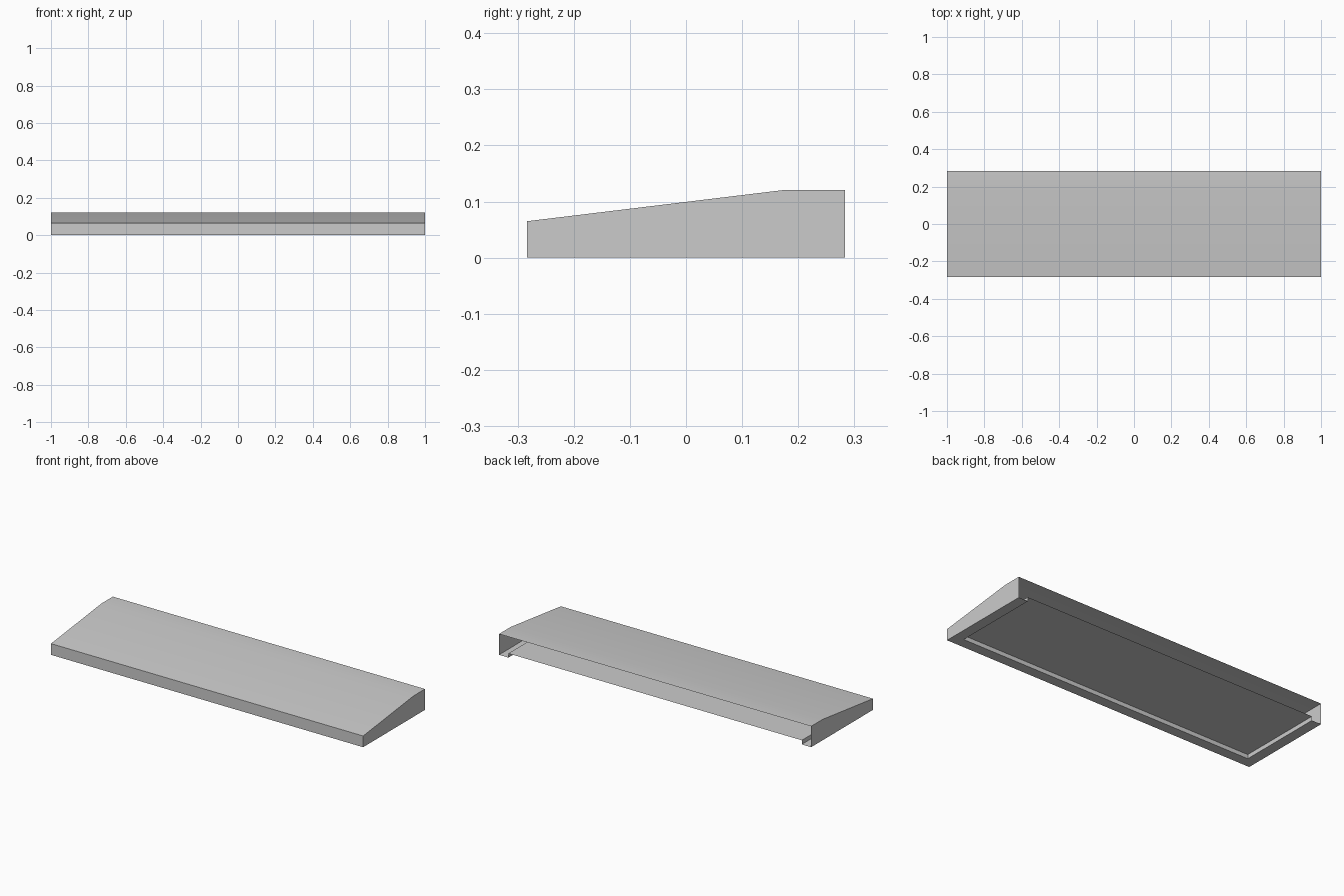
import bpy
import bmesh
import math

cube = bpy.data.objects.get("Cube")
if cube:
    bpy.data.objects.remove(cube, do_unlink=True)

HALF_X, HALF_Y = 1.0, 0.283
RIM, STEP = 0.06, 0.024          # rim width and height of the raised floor

grey = bpy.data.materials.new("light_grey")
grey.use_nodes = True
colour = (0.6, 0.6, 0.6, 1)
grey.diffuse_color = colour
grey.node_tree.nodes["Principled BSDF"].inputs["Base Color"].default_value = colour


def finish(name, bm):
    """Turn a bmesh into a shaded object with the grey material."""
    mesh = bpy.data.meshes.new(name)
    bm.to_mesh(mesh)
    bm.free()
    mesh.materials.append(grey)
    obj = bpy.data.objects.new(name, mesh)
    bpy.context.collection.objects.link(obj)
    bpy.ops.object.select_all(action="DESELECT")
    obj.select_set(True)
    bpy.context.view_layer.objects.active = obj
    bpy.ops.object.shade_smooth_by_angle(angle=math.radians(30))


def bridge(bm, a, b):
    """Join two equal rows of vertices with quads."""
    for i in range(len(a) - 1):
        bm.faces.new((a[i], a[i + 1], b[i + 1], b[i]))


# Sheet cover: front wall, sloping roof and two ends, open at the back
profile = [(-HALF_Y, 0), (-HALF_Y, 0.065), (0.178, 0.121), (HALF_Y, 0.121)]
bm = bmesh.new()
rows = [[bm.verts.new((x, y, z)) for y, z in profile] for x in (-HALF_X, HALF_X)]
bridge(bm, rows[1], rows[0])
for row, flip in zip(rows, (True, False)):
    end = row + [bm.verts.new((row[0].co.x, HALF_Y, 0))]
    bm.faces.new(end if flip else end[::-1])
finish("cover", bm)


# Underside: U-shaped rim, a step up, and the raised floor
def u_path(bm, inset, z):
    x, y = HALF_X - inset, -HALF_Y + inset
    return [bm.verts.new((px, py, z)) for px, py in
            ((-x, HALF_Y), (-x, y), (x, y), (x, HALF_Y))]


bm = bmesh.new()
outer, inner, raised = u_path(bm, 0, 0), u_path(bm, RIM, 0), u_path(bm, RIM, STEP)
bridge(bm, inner, outer)
bridge(bm, raised, inner)
bm.faces.new(raised)
bm.normal_update()
floor = [f for f in bm.faces if f.normal.z > 0.5]
bmesh.ops.reverse_faces(bm, faces=floor)
finish("base_pan", bm)
